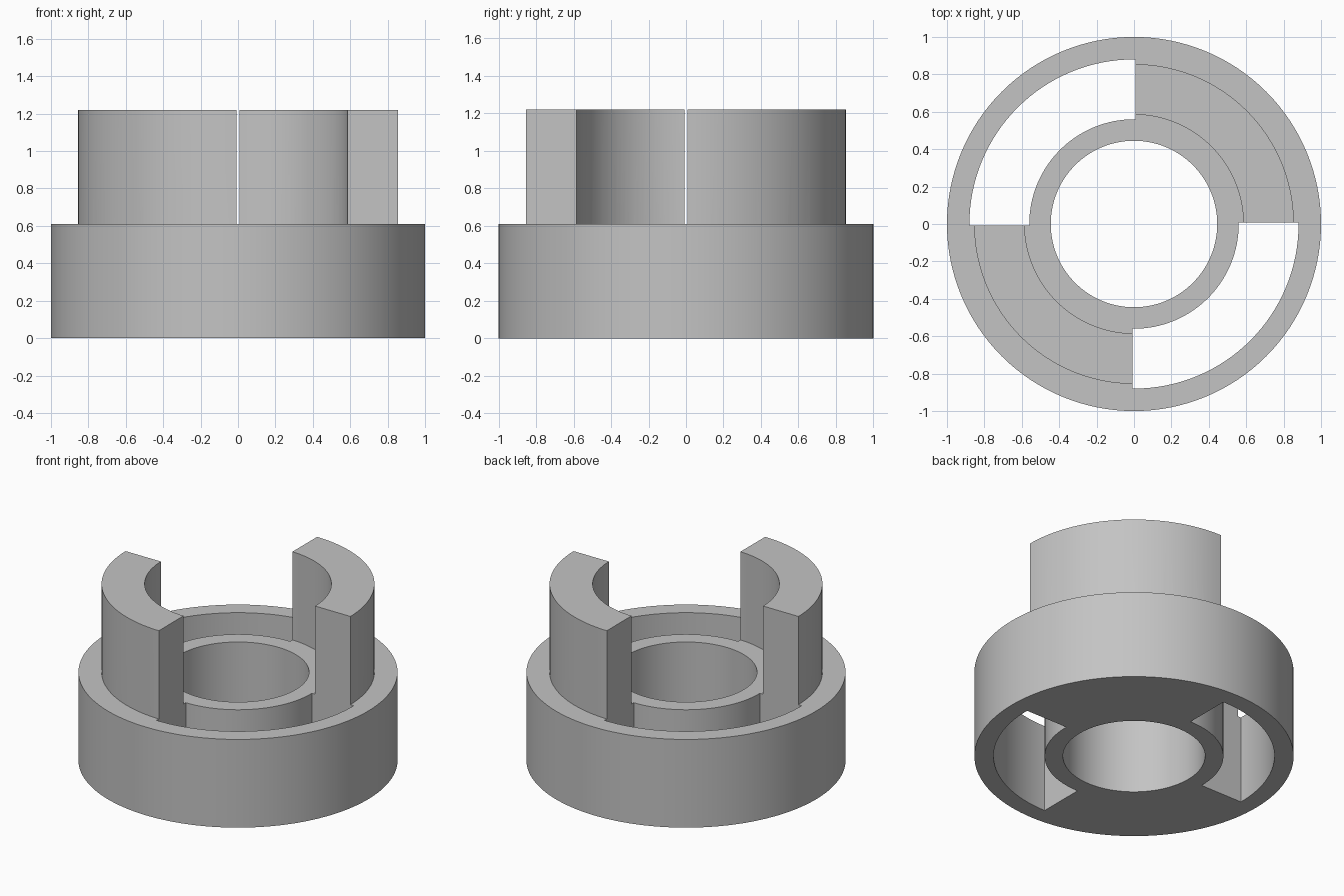
import bpy, bmesh
from math import asin, cos, sin, pi

cube = bpy.data.objects.get("Cube")
if cube:
    bpy.data.objects.remove(cube, do_unlink=True)

STEPS = 128        # segments in a full circle
BASE_H = 0.61
TOP_H = 1.22
GAP = 0.007        # setback of each jaw face from the centre plane

steel = bpy.data.materials.new("plain grey")
steel.use_nodes = True
GREY = (0.55, 0.55, 0.55, 1)
steel.diffuse_color = GREY
steel.node_tree.nodes["Principled BSDF"].inputs["Base Color"].default_value = GREY


def make_object(name, bm):
    bmesh.ops.recalc_face_normals(bm, faces=bm.faces)
    mesh = bpy.data.meshes.new(name)
    bm.to_mesh(mesh)
    bm.free()
    mesh.materials.append(steel)
    obj = bpy.data.objects.new(name, mesh)
    bpy.context.collection.objects.link(obj)
    return obj


def sweep(name, r_in, r_out, height, quarter=None):
    """Rectangular section swept round z: a full ring, or one quarter."""
    bm = bmesh.new()
    count = STEPS if quarter is None else STEPS // 4 + 1
    sections = []
    for i in range(count):
        section = []
        for r, z in ((r_in, 0), (r_out, 0), (r_out, height), (r_in, height)):
            if quarter is None:
                a = 2 * pi * i / STEPS
            else:
                inset = asin(GAP / r)
                a = quarter + inset + (pi / 2 - 2 * inset) * i / (count - 1)
            section.append(bm.verts.new((r * cos(a), r * sin(a), z)))
        sections.append(section)
    pairs = list(zip(sections, sections[1:]))
    if quarter is None:
        pairs.append((sections[-1], sections[0]))
    else:
        bm.faces.new(sections[0])
        bm.faces.new(sections[-1])
    for a, b in pairs:
        for k in range(4):
            j = (k + 1) % 4
            bm.faces.new((a[k], a[j], b[j], b[k]))
    return make_object(name, bm)


# Outer rim and inner hub
body = sweep("coupling_body", 0.88, 1.0, BASE_H)
parts = [sweep("inner_hub", 0.445, 0.56, BASE_H)]

# Two opposite webs joining rim to hub, each carrying a tall jaw
for side, start in (("back_left", 0), ("front_right", pi)):
    parts.append(sweep(side + "_web", 0.5, 0.94, BASE_H, start))
    parts.append(sweep(side + "_jaw", 0.585, 0.855, TOP_H, start))

# Fuse everything into one solid
bpy.ops.object.select_all(action='DESELECT')
bpy.context.view_layer.objects.active = body
body.select_set(True)
for part in parts:
    fuse = body.modifiers.new("fuse " + part.name, 'BOOLEAN')
    fuse.operation = 'UNION'
    fuse.solver = 'EXACT'
    fuse.object = part
    bpy.ops.object.modifier_apply(modifier=fuse.name)
    bpy.data.objects.remove(part, do_unlink=True)

bpy.ops.object.shade_smooth_by_angle(angle=pi / 6)
